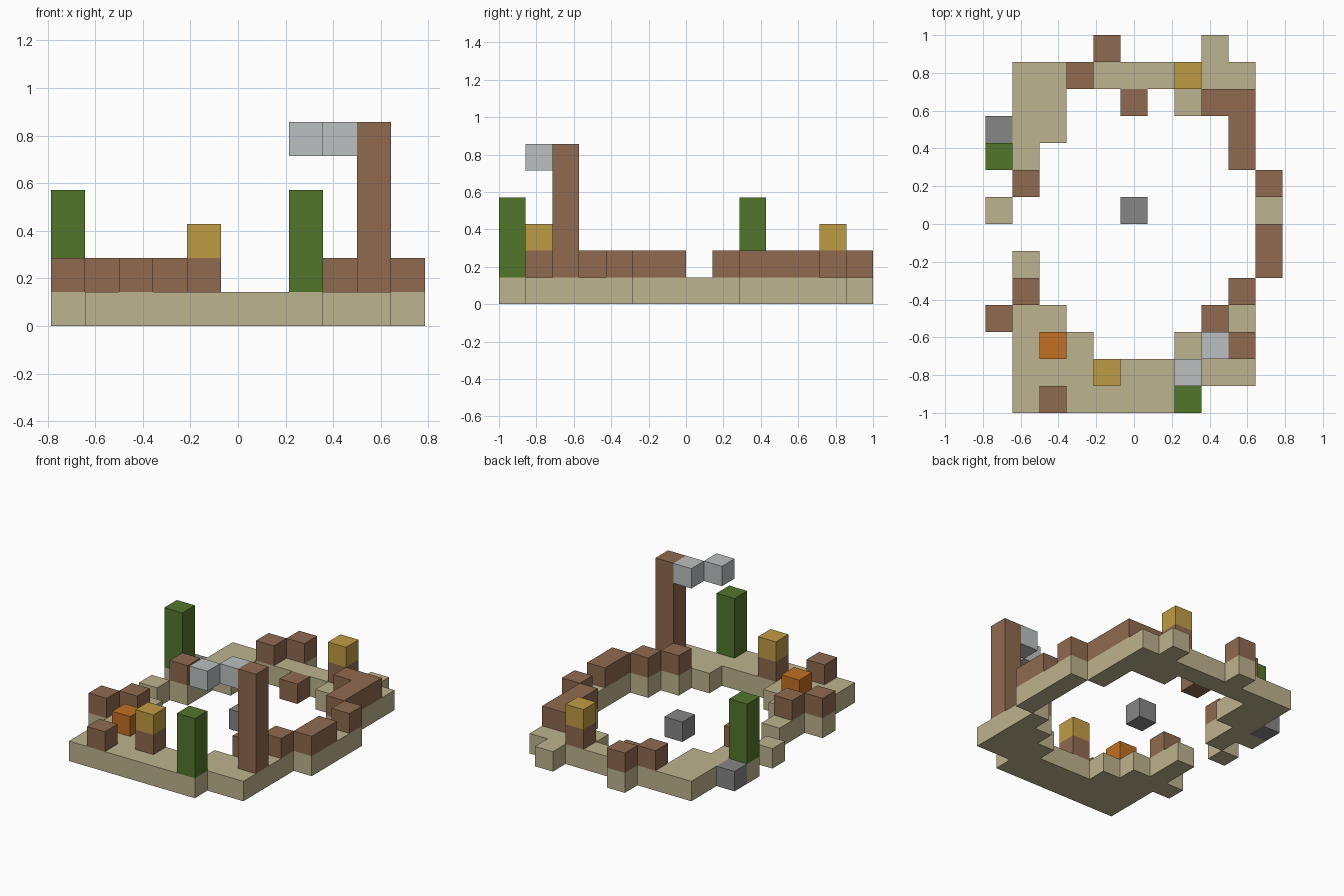
import bpy, bmesh, math
from mathutils import Vector

cube = bpy.data.objects.get("Cube")
if cube:
    bpy.data.objects.remove(cube)

CELL = 1 / 7
COLS, ROWS = 11, 14


def linear(c):
    return c / 12.92 if c <= 0.04045 else ((c + 0.055) / 1.055) ** 2.4


def material(name, code):
    rgb = [linear(v / 255) for v in bytes.fromhex(code)] + [1.0]
    m = bpy.data.materials.new(name)
    m.use_nodes = True
    m.diffuse_color = rgb
    bsdf = next(n for n in m.node_tree.nodes if n.type == "BSDF_PRINCIPLED")
    bsdf.inputs["Base Color"].default_value = rgb
    bsdf.inputs["Roughness"].default_value = 0.9
    return m


sand = material("sand", "beb38e")
clay = material("clay_brown", "906a4f")
leaf = material("cactus_green", "52762b")
gold = material("gold", "c09c43")
ember = material("ember_orange", "c27022")
stone = material("stone_grey", "868686")
silver = material("pale_silver", "bbc0c0")


def block(name, cells, mat):
    """Outer skin of a set of unit cells, with flat areas merged."""
    cells = set(cells)
    bm = bmesh.new()
    for c in cells:
        centre = Vector(c) + Vector((0.5, 0.5, 0.5))
        for axis in range(3):
            for sign in (-1, 1):
                n = Vector((0, 0, 0))
                n[axis] = sign
                if tuple(int(a + b) for a, b in zip(c, n)) in cells:
                    continue
                u = Vector((0, 0, 0))
                u[(axis + 1) % 3] = 0.5
                v = n.cross(u)
                mid = centre + n / 2
                quad = [mid + u + v, mid - u + v, mid - u - v, mid + u - v]
                bm.faces.new([bm.verts.new(p) for p in quad])
    bmesh.ops.remove_doubles(bm, verts=bm.verts, dist=0.001)
    bmesh.ops.dissolve_limit(bm, angle_limit=math.radians(1),
                             verts=bm.verts, edges=bm.edges)
    for vert in bm.verts:
        x, y, z = vert.co
        vert.co = ((x - COLS / 2) * CELL, (y - ROWS / 2) * CELL, z * CELL)
    me = bpy.data.meshes.new(name)
    bm.to_mesh(me)
    bm.free()
    me.materials.append(mat)
    ob = bpy.data.objects.new(name, me)
    bpy.context.collection.objects.link(ob)
    return ob


def column(i, j, low, high):
    return [(i, j, k) for k in range(low, high)]


# Sandy ground ring, drawn as a floor plan with the back row first
plan = """
....#...#..
.#########.
.##....###.
.##......#.
##.......#.
.#........#
#.........#
..........#
.#........#
.#.......#.
###.....##.
.###...###.
.#########.
.#######...
""".split()
block("ground_ring", [(i, ROWS - 1 - r, 0) for r, row in enumerate(plan)
                      for i, ch in enumerate(row) if ch == "#"], sand)

# Low brown walls standing on the ring
walls = {
    "left_back_wall": [(8, 11), (9, 11), (9, 10), (9, 9)],
    "left_middle_wall": [(10, 5), (10, 6)],
    "left_wall_end": [(10, 8)],
    "left_front_wall": [(9, 4)],
    "left_inner_wall": [(8, 3)],
    "back_wall": [(3, 12)],
    "back_outer_wall": [(4, 13)],
    "right_wall": [(1, 8)],
    "right_front_wall": [(1, 4)],
    "right_outer_wall": [(0, 3)],
    "front_wall": [(2, 0)],
}
for name, spots in walls.items():
    block(name, [(i, j, 1) for i, j in spots], clay)

# Pedestals with gold caps
for side, i, j in (("front", 4, 1), ("back", 7, 12)):
    block(side + "_pedestal", column(i, j, 1, 2), clay)
    block(side + "_gold_cap", column(i, j, 2, 3), gold)

# Tall post with two pale blocks beside its top
block("tall_post", column(9, 2, 1, 6), clay)
block("post_arm_inner", column(8, 2, 5, 6), silver)
block("post_arm_outer", column(7, 1, 5, 6), silver)

# Green columns
block("front_cactus", column(7, 0, 1, 4), leaf)
block("right_cactus", column(0, 9, 1, 4), leaf)

# Loose blocks at ground level and the ember block
block("centre_stone", column(5, 7, 0, 1), stone)
block("right_stone", column(0, 10, 0, 1), stone)
block("loose_brown_block", column(5, 11, 0, 1), clay)
block("ember_block", column(2, 2, 1, 2), ember)
